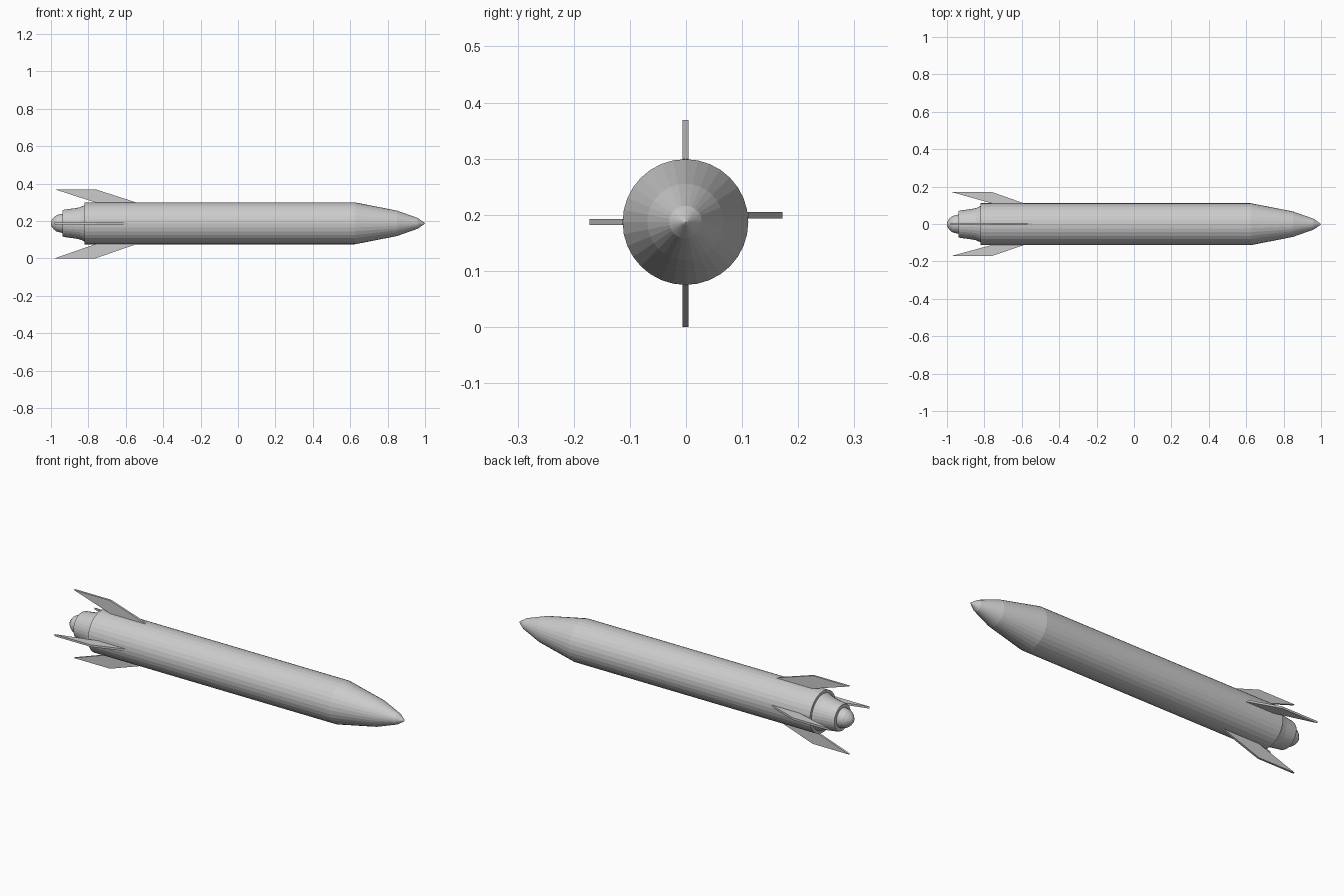
import bpy, bmesh, math
from mathutils import Matrix

if "Cube" in bpy.data.objects:
    bpy.data.objects.remove(bpy.data.objects["Cube"])

CZ = 0.187   # height of the rocket axis
CY = -0.001
SIDES = 32


def link(name, bm):
    bmesh.ops.recalc_face_normals(bm, faces=bm.faces)
    me = bpy.data.meshes.new(name)
    bm.to_mesh(me)
    bm.free()
    ob = bpy.data.objects.new(name, me)
    ob.location = (0, CY, CZ)
    bpy.context.collection.objects.link(ob)
    return ob


def lathe(name, profile):
    """Spin (x, radius) points around the x axis."""
    bm = bmesh.new()
    verts = [bm.verts.new((x, 0, r)) for x, r in profile]
    edges = [bm.edges.new(p) for p in zip(verts, verts[1:])]
    bmesh.ops.spin(bm, geom=verts + edges, cent=(0, 0, 0), axis=(1, 0, 0),
                   angle=2 * math.pi, steps=SIDES, use_duplicate=False)
    bmesh.ops.remove_doubles(bm, verts=bm.verts, dist=1e-5)
    return link(name, bm)


def fin(name, angle, tip, shift, offset):
    """Swept plate; tip = span from the axis, shift = root move along x."""
    outline = [(-0.98, tip), (-0.762, tip), (-0.545 + shift, 0.112),
               (-0.56 + shift, 0.104), (-0.73, 0.104), (-0.77, 0.114)]
    bm = bmesh.new()
    t = 0.0055
    face = bm.faces.new([bm.verts.new((x, offset - t, r)) for x, r in outline])
    ext = bmesh.ops.extrude_face_region(bm, geom=[face], use_keep_orig=True)
    moved = [g for g in ext["geom"] if isinstance(g, bmesh.types.BMVert)]
    bmesh.ops.translate(bm, verts=moved, vec=(0, 2 * t, 0))
    bmesh.ops.rotate(bm, verts=bm.verts, cent=(0, 0, 0),
                     matrix=Matrix.Rotation(angle, 3, 'X'))
    return link(name, bm)


# Body tube with pointed nose
lathe("body", [(1.0, 0), (0.995, 0.005), (0.96, 0.029), (0.85, 0.068),
               (0.625, 0.112), (-0.82, 0.112), (-0.82, 0.08)])

# Tapered tail section
lathe("tail_cone", [(-0.81, 0.097), (-0.82, 0.097), (-0.845, 0.086),
                    (-0.87, 0.081), (-0.93, 0.073), (-0.937, 0.07),
                    (-0.937, 0.04)])

# Rounded engine end
lathe("engine_cap", [(-0.93, 0.053), (-0.945, 0.05), (-0.97, 0.044),
                     (-0.985, 0.032), (-0.996, 0.018), (-1.0, 0.008),
                     (-1.0, 0)])

# Four fins
fin("top_fin", 0, 0.182, 0, 0)
fin("bottom_fin", math.pi, 0.187, 0, 0)
fin("front_fin", math.pi / 2, 0.171, -0.045, 0)
fin("back_fin", -math.pi / 2, 0.173, -0.045, -0.0)
bpy.data.objects["back_fin"].location.z += 0.012
